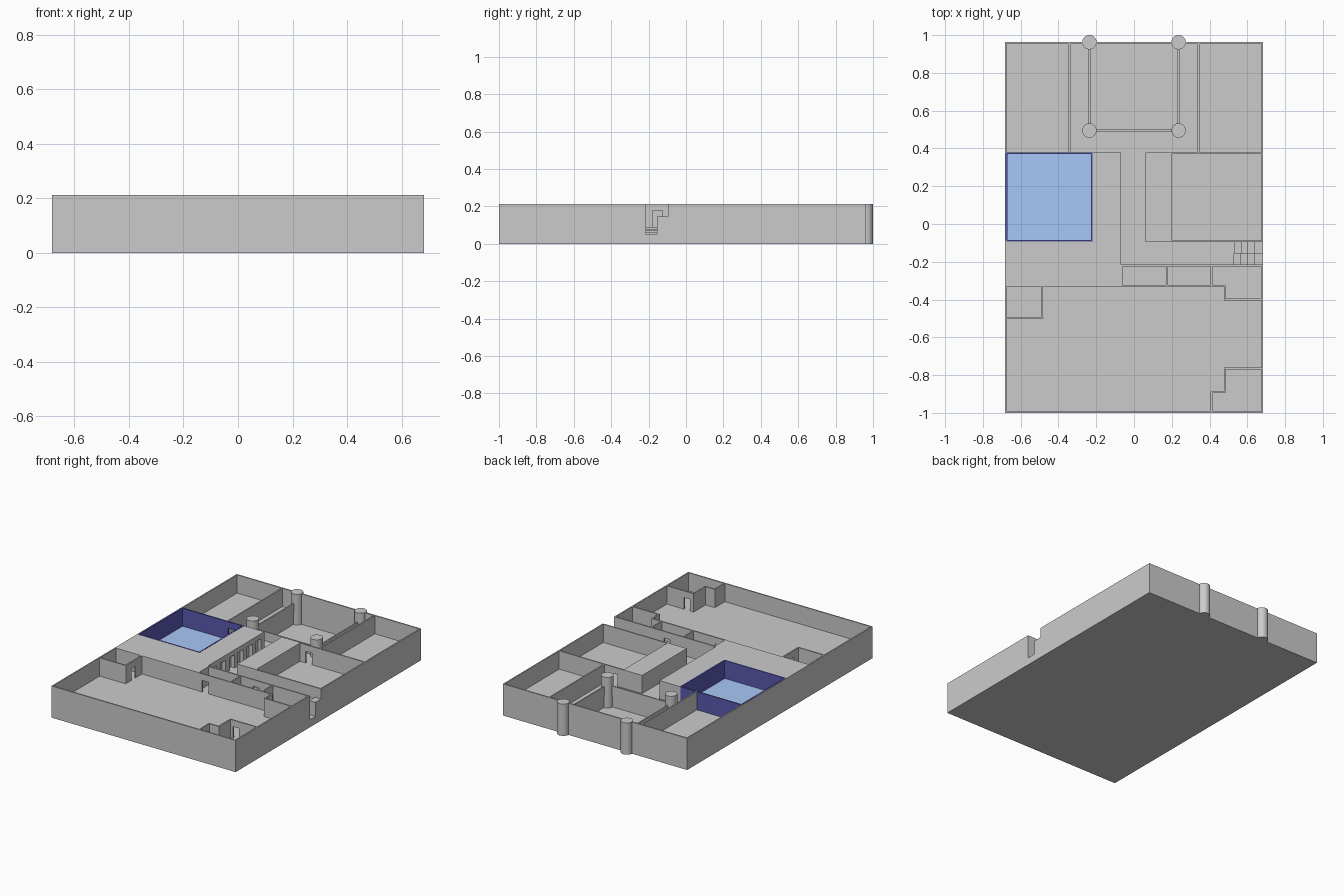
import bpy, bmesh, math

if "Cube" in bpy.data.objects:
    bpy.data.objects.remove(bpy.data.objects["Cube"])

TOP, FLOOR, T = 0.212, 0.09, 0.009      # wall top, storey floor, wall thickness
X, Y0, Y1 = 0.683, -1.0, 0.963          # outer footprint
DOOR_TOP = 0.168


def material(name, rgb):
    m = bpy.data.materials.new(name)
    m.diffuse_color = (*rgb, 1)
    m.use_nodes = True
    m.node_tree.nodes["Principled BSDF"].inputs["Base Color"].default_value = m.diffuse_color
    return m


NAVY = material("navy_wall_paint", (0.1, 0.1, 0.44))
BLUE = material("blue_floor_paint", (0.39, 0.58, 0.93))


def boxes(name, items, mat=None):
    """One object made of boxes given as (x0, x1, y0, y1, z0, z1)."""
    bm = bmesh.new()
    for x0, x1, y0, y1, z0, z1 in items:
        geom = bmesh.ops.create_cube(bm, size=1)["verts"]
        for v in geom:
            v.co = ((x0 + x1) / 2 + v.co.x * (x1 - x0),
                    (y0 + y1) / 2 + v.co.y * (y1 - y0),
                    (z0 + z1) / 2 + v.co.z * (z1 - z0))
    me = bpy.data.meshes.new(name)
    bm.to_mesh(me)
    bm.free()
    ob = bpy.data.objects.new(name, me)
    bpy.context.collection.objects.link(ob)
    if mat:
        me.materials.append(mat)
    return ob


def wall(name, axis, at, a, b, doors=(), mat=None, z0=FLOOR - 0.002, z1=TOP, width=0.045):
    """Thin wall along an axis, centred on `at`, with door openings."""
    def box(p, q, lo, hi):
        h = T / 2
        return (p, q, at - h, at + h, lo, hi) if axis == "x" else (at - h, at + h, p, q, lo, hi)
    parts, pos = [], a
    for d in sorted(doors):
        parts.append(box(pos, d - width / 2, z0, z1))
        parts.append(box(d - width / 2, d + width / 2, DOOR_TOP, z1))
        pos = d + width / 2
    parts.append(box(pos, b, z0, z1))
    return boxes(name, parts, mat)


# Storey floor slab, leaving the sunken court and the stairwell open
S, CY = 0.236, 0.495
SX, LA, LM, LB = 0.53, -0.215, -0.155, -0.095
xi, yi0, yi1 = X - T, Y0 + T, Y1 - T
boxes("base_plate", [(-X, X, Y0, Y1, 0, 0.008)])
boxes("floor_slab", [
    (-xi, xi, yi0, LA, 0.004, FLOOR),
    (-xi, SX, LA, LM, 0.004, FLOOR),
    (-xi, xi, LM, CY, 0.004, FLOOR),
    (-xi, -S, CY, yi1, 0.004, FLOOR),
    (S, xi, CY, yi1, 0.004, FLOOR)])

# Outer walls, with the stair exits stepped out of the right side
boxes("outer_walls", [
    (-X, X, Y0, yi0, 0, TOP), (-X, X, yi1, Y1, 0, TOP),
    (-X, -xi, yi0, yi1, 0, TOP),
    (xi, X, yi0, LA, 0, TOP), (xi, X, LB, yi1, 0, TOP),
    (xi, X, LA, LM, 0, 0.05), (xi, X, LM, LB, 0, 0.145)])

# Two flights: one down to the outside, one up
n = 4
step = (xi - SX) / n
boxes("stairs_down", [(SX + i * step, SX + (i + 1) * step, LA, LM, 0.004, 0.08 - 0.01 * i)
                      for i in range(n)])
boxes("stairs_up", [(SX + i * step, SX + (i + 1) * step, LM, LB, FLOOR - 0.002, 0.106 + 0.013 * i)
                    for i in range(n)])

# Solid raised blocks beside the corridor, the left one with a row of niches
PX, NX = -0.07, -0.095
blocks = [(-xi, NX, -0.33, -0.092, FLOOR - 0.002, TOP),
          (-0.222, NX, -0.092, 0.375, FLOOR - 0.002, TOP),
          (NX, PX, -0.33, 0.375, DOOR_TOP + 0.01, TOP)]
count, start, end, gap = 6, -0.2, 0.365, 0.055
pitch = (end - start) / count
edge = -0.33
for i in range(count):
    c = start + pitch * (i + 0.5)
    blocks.append((NX, PX, edge, c - gap / 2, FLOOR - 0.002, DOOR_TOP + 0.01))
    edge = c + gap / 2
blocks.append((NX, PX, edge, 0.375, FLOOR - 0.002, DOOR_TOP + 0.01))
boxes("left_block", blocks)
boxes("right_block", [(0.06, 0.2, -0.094, 0.375, FLOOR - 0.002, TOP)])

# Blue room
bl, br, bf, bb = -0.678, -0.224, -0.088, 0.375
boxes("blue_floor", [(-xi, br, bf, bb, FLOOR, FLOOR + 0.002)], BLUE)
wall("blue_back_wall", "x", bb, -xi, br, [-0.31], NAVY)
wall("blue_front_wall", "x", bf, -xi, br, [], NAVY, z1=TOP + 0.001)
wall("blue_left_wall", "y", bl + 0.003, bf, bb, [], NAVY, z1=TOP + 0.001)
wall("blue_right_wall", "y", br, bf, bb, [], NAVY, z1=TOP + 0.001)

# Back rooms
wall("back_left_corridor_wall", "x", 0.375, br, PX)
wall("back_right_corridor_wall", "x", 0.375, 0.06, xi, [0.265])
for side, s in (("left", -1), ("right", 1)):
    wall(f"back_{side}_partition", "y", s * 0.342, 0.375, yi1)
    wall(f"court_{side}_parapet", "y", s * S, CY, yi1, z1=0.15)
wall("court_front_parapet", "x", CY, -S, S, z1=0.15)
wall("right_room_front_wall", "x", -0.092, 0.2, xi)

# Front rooms
wall("stair_corridor_wall", "x", LA - T / 2, PX, xi, [0.29])
wall("hall_back_wall", "x", -0.328, PX, 0.484, [-0.01])
wall("closet_left_wall", "y", PX + T / 2, -0.328, LA)
wall("closet_right_wall", "y", 0.174, -0.328, LA)
wall("side_room_left_wall", "y", 0.41, -0.328, LA)
wall("side_room_door_wall", "y", 0.48, -0.4, -0.328, [-0.364])
wall("side_room_front_wall", "x", -0.4, 0.476, xi)
wall("left_nook_front_wall", "x", -0.497, -xi, -0.48)
wall("left_nook_side_wall", "y", -0.485, -0.497, -0.328, [-0.42])
wall("corner_room_back_wall", "x", -0.765, 0.476, xi, [0.525])
wall("corner_room_side_wall", "y", 0.48, -0.892, -0.765)
wall("corner_room_jog_wall", "x", -0.89, 0.406, 0.484)
wall("corner_room_left_wall", "y", 0.41, yi0, -0.89)

# Round columns at the corners of the sunken court
for i, (cx, cy) in enumerate([(-S, CY), (S, CY), (-S, 0.962), (S, 0.962)]):
    bpy.ops.mesh.primitive_cylinder_add(vertices=32, radius=0.038, depth=TOP + 0.001,
                                        location=(cx, cy, (TOP + 0.001) / 2))
    bpy.context.object.name = f"court_column_{i + 1}"
    bpy.ops.object.shade_smooth_by_angle(angle=math.radians(40))
